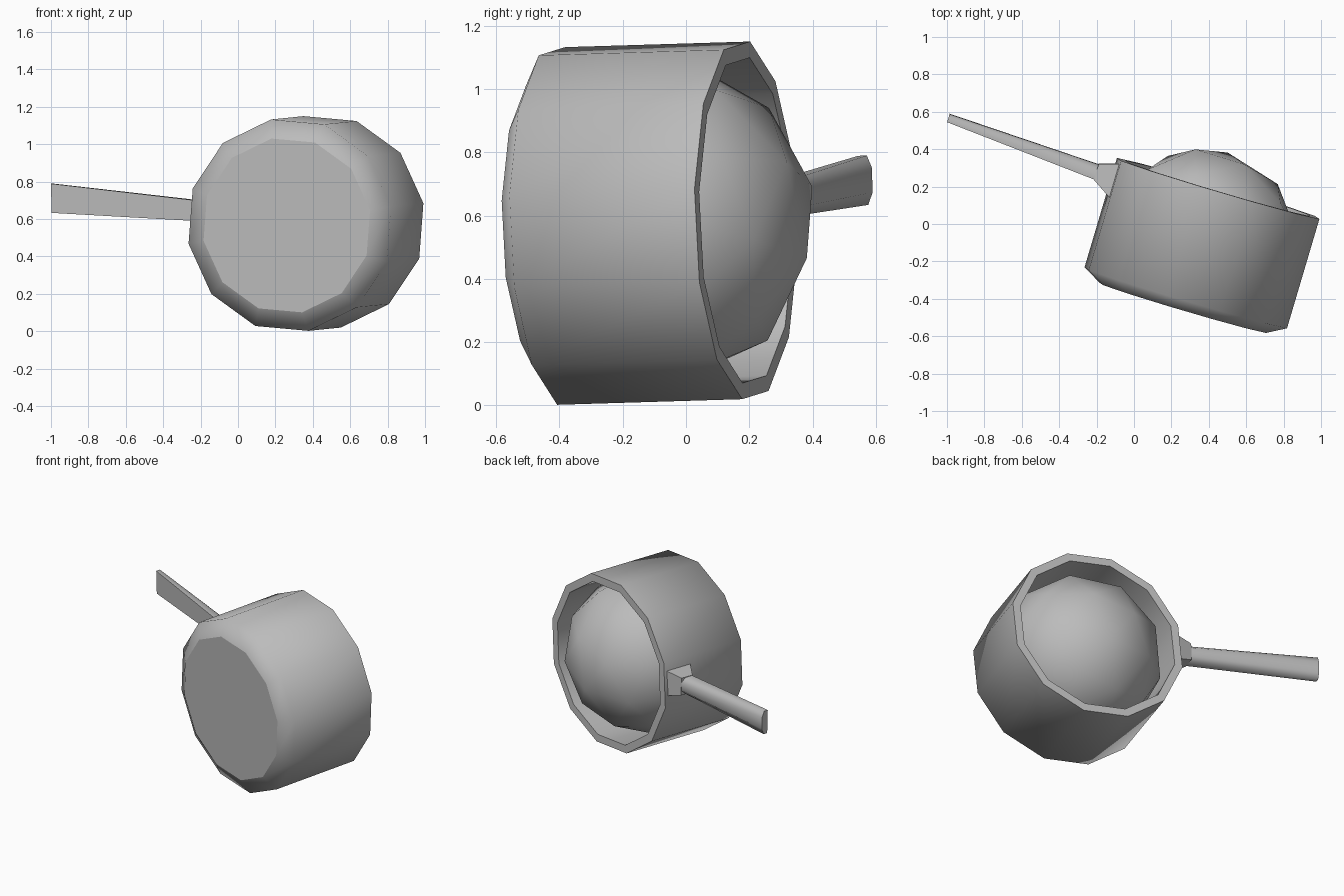
import bpy, bmesh, math
from mathutils import Matrix, Vector

if "Cube" in bpy.data.objects:
    bpy.data.objects.remove(bpy.data.objects["Cube"])

grey = bpy.data.materials.new("plain grey")
GREY = (0.5, 0.5, 0.5, 1)
grey.diffuse_color = GREY
grey.use_nodes = True
grey.node_tree.nodes["Principled BSDF"].inputs["Base Color"].default_value = GREY

# Pan frame: local x across, y out of the opening, z up
axis = Vector((0.284, 0.958, 0.029)).normalized()
across = Vector((0.959, -0.284, 0)).normalized()
up = across.cross(axis)
frame = Matrix((across, axis, up)).transposed().to_4x4()
frame.translation = (0.362, -0.107, 0.576)


def finish(name, bm):
    bmesh.ops.recalc_face_normals(bm, faces=bm.faces)
    mesh = bpy.data.meshes.new(name)
    bm.transform(frame)
    bm.to_mesh(mesh)
    bm.free()
    mesh.materials.append(grey)
    obj = bpy.data.objects.new(name, mesh)
    bpy.context.collection.objects.link(obj)
    return obj


def loft(name, rings, flat_bands=(), smooth=True):
    """Join rings of points into a closed skin; caps and flat bands stay flat."""
    bm = bmesh.new()
    loops = [[bm.verts.new(p) for p in ring] for ring in rings]
    for band, (a, b) in enumerate(zip(loops, loops[1:])):
        n = len(a)
        for i in range(n):
            face = bm.faces.new((a[i], a[(i + 1) % n], b[(i + 1) % n], b[i]))
            face.smooth = smooth and band not in flat_bands
    bm.faces.new(loops[0])
    bm.faces.new(loops[-1])
    return finish(name, bm)


def circle(radius, y):
    angles = [math.radians(10 + 30 * i) for i in range(12)]
    return [(radius * math.cos(t), y, radius * math.sin(t)) for t in angles]


def section(x, y, z, depth, height, shape):
    return [(x, y + depth * d, z + height * h) for d, h in shape]


# Pan: chamfered base, wall, flat rim, inner wall and floor
profile = [(0.472, -0.356), (0.574, -0.30), (0.574, 0.31), (0.522, 0.31), (0.522, -0.29)]
loft("pan", [circle(r, y) for r, y in profile], flat_bands=(2,))

# Domed contents, cut off above the pan floor
bm = bmesh.new()
bmesh.ops.create_icosphere(bm, subdivisions=2, radius=0.52)
turn = Vector((0, 0, 1)).rotation_difference(Vector((-0.174, 0.473, 0.1)))
bm.transform(turn.to_matrix().to_4x4())
bmesh.ops.bisect_plane(bm, geom=bm.verts[:] + bm.edges[:] + bm.faces[:],
                       plane_co=(0, -0.25, 0), plane_no=(0, -1, 0), clear_outer=True)
for face in bm.faces:
    face.smooth = True
finish("domed_contents", bm)

# Bracket tapering from the wall to the handle
box = [(-1, -1), (1, -1), (1, 1), (-1, 1)]
loft("handle_bracket", [section(-0.54, 0.195, 0.055, 0.095, 0.085, box),
                        section(-0.65, 0.212, 0.062, 0.044, 0.058, box)], smooth=False)

# Handle: flat toward the base, bowed toward the opening
bowed = [(-1, -1), (0.3, -1), (1, -0.5), (1, 0.5), (0.3, 1), (-1, 1)]
handle = loft("handle", [section(-0.63, 0.211, 0.061, 0.042, 0.054, bowed),
                         section(-1.49, 0.266, 0.128, 0.022, 0.078, bowed)])
bpy.context.view_layer.objects.active = handle
handle.select_set(True)
bpy.ops.object.shade_smooth_by_angle(angle=math.radians(60))
